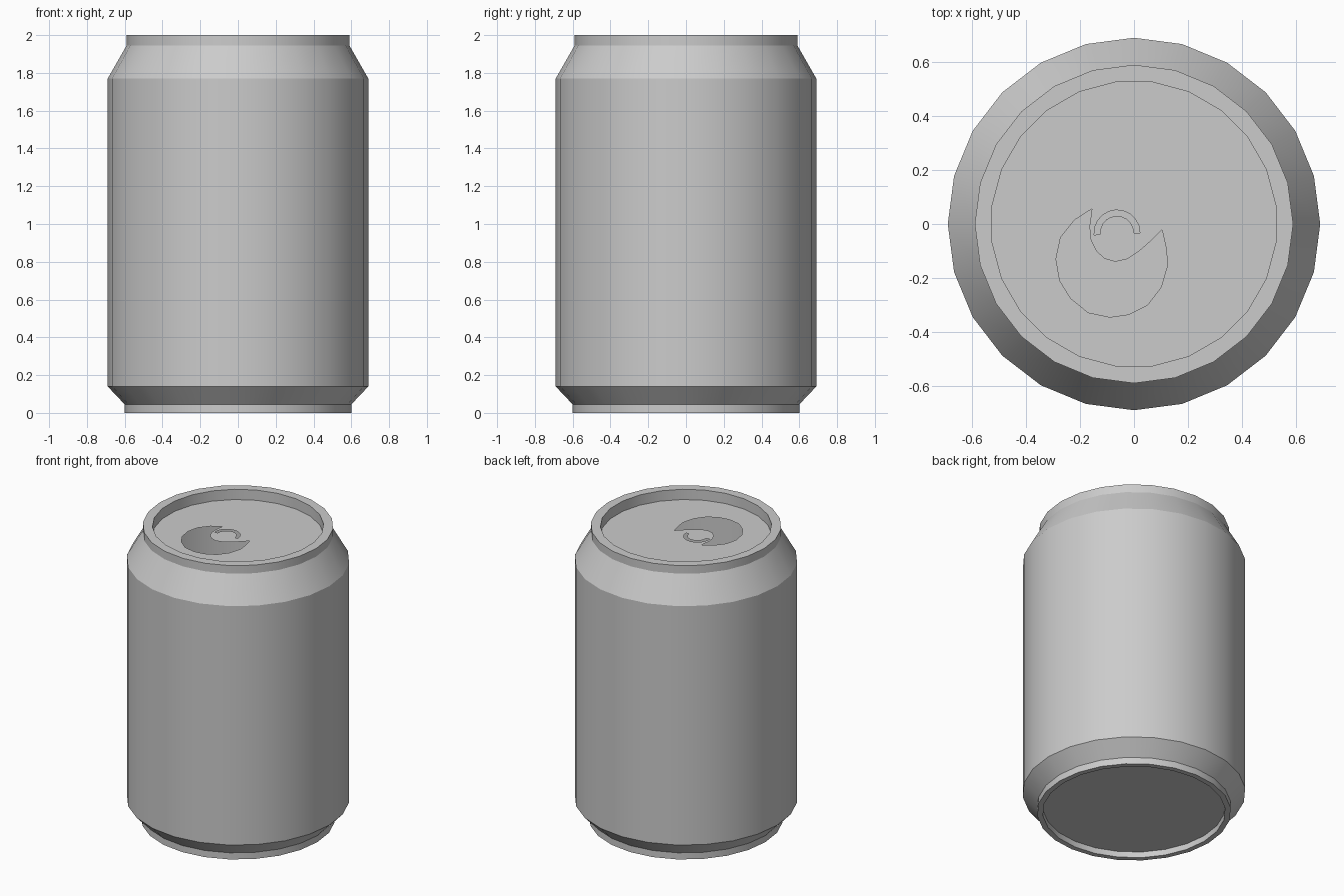
import bpy, bmesh, math
from mathutils import Vector

if "Cube" in bpy.data.objects:
    bpy.data.objects.remove(bpy.data.objects["Cube"], do_unlink=True)

SIDES = 24
STEP = 2 * math.pi / SIDES

metal = bpy.data.materials.new("brushed_grey_metal")
metal.use_nodes = True
GREY = (0.6, 0.6, 0.6, 1.0)
metal.diffuse_color = GREY
metal.node_tree.nodes["Principled BSDF"].inputs["Base Color"].default_value = GREY


def ring(bm, radius, z, turn=0.0):
    """Ring of vertices; turn is a fraction of one side."""
    return [bm.verts.new((radius * math.cos((i + turn) * STEP),
                          radius * math.sin((i + turn) * STEP), z))
            for i in range(SIDES)]


def loop_edges(bm, verts):
    return [bm.edges.new((v, verts[(i + 1) % len(verts)])) for i, v in enumerate(verts)]


def finish(bm, name):
    mesh = bpy.data.meshes.new(name)
    bm.to_mesh(mesh)
    bm.free()
    mesh.materials.append(metal)
    obj = bpy.data.objects.new(name, mesh)
    bpy.context.collection.objects.link(obj)
    bpy.ops.object.select_all(action='DESELECT')
    obj.select_set(True)
    bpy.context.view_layer.objects.active = obj
    bpy.ops.object.shade_smooth_by_angle(angle=math.radians(20))
    return obj


# Can shell: recessed base, foot, flare, wall, shoulder, rim and inner rim wall
LID_Z = 1.93
profile = [(0.565, 0.04, 0), (0.565, 0.0, 0), (0.6, 0.0, 0), (0.6, 0.045, 0),
           (0.69, 0.14, 0), (0.69, 1.77, 0), (0.59, 1.945, 0), (0.59, 2.0, 0),
           (0.53, 2.0, 0.5), (0.53, LID_Z, 0.5)]
bm = bmesh.new()
rings = [ring(bm, *p) for p in profile]
bm.faces.new(list(reversed(rings[0])))
for a, b in zip(rings, rings[1:]):
    for i in range(SIDES):
        j = (i + 1) % SIDES
        bm.faces.new((a[i], a[j], b[j], b[i]))
finish(bm, "can_shell")

# Lid with the drinking opening and the curved slot of the pull tab cut through
opening = [(-.156, .056), (-.22, .015), (-.272, -.05), (-.289, -.13), (-.275, -.21),
           (-.235, -.275), (-.17, -.328), (-.09, -.345), (-.02, -.335), (.05, -.3),
           (.1, -.235), (.125, -.15), (.118, -.085), (.104, -.022),
           (.06, -.065), (.02, -.1), (-.025, -.13), (-.07, -.14), (-.11, -.128),
           (-.14, -.1), (-.16, -.06), (-.165, -.01)]
ARC = 10


def arc(radius):
    return [(-.063 + radius * math.cos(math.radians(185 * k / ARC)),
             -.033 + radius * math.sin(math.radians(185 * k / ARC)))
            for k in range(ARC + 1)]


slot = arc(0.085) + arc(0.063)[::-1]
bm = bmesh.new()
edges = loop_edges(bm, ring(bm, 0.53, LID_Z, 0.5))
for outline in (opening, slot):
    edges += loop_edges(bm, [bm.verts.new((x, y, LID_Z)) for x, y in outline])
bmesh.ops.triangle_fill(bm, edges=edges, use_beauty=True, normal=Vector((0, 0, 1)))
for f in bm.faces:
    f.normal_update()
    if f.normal.z < 0:
        f.normal_flip()
finish(bm, "lid")
